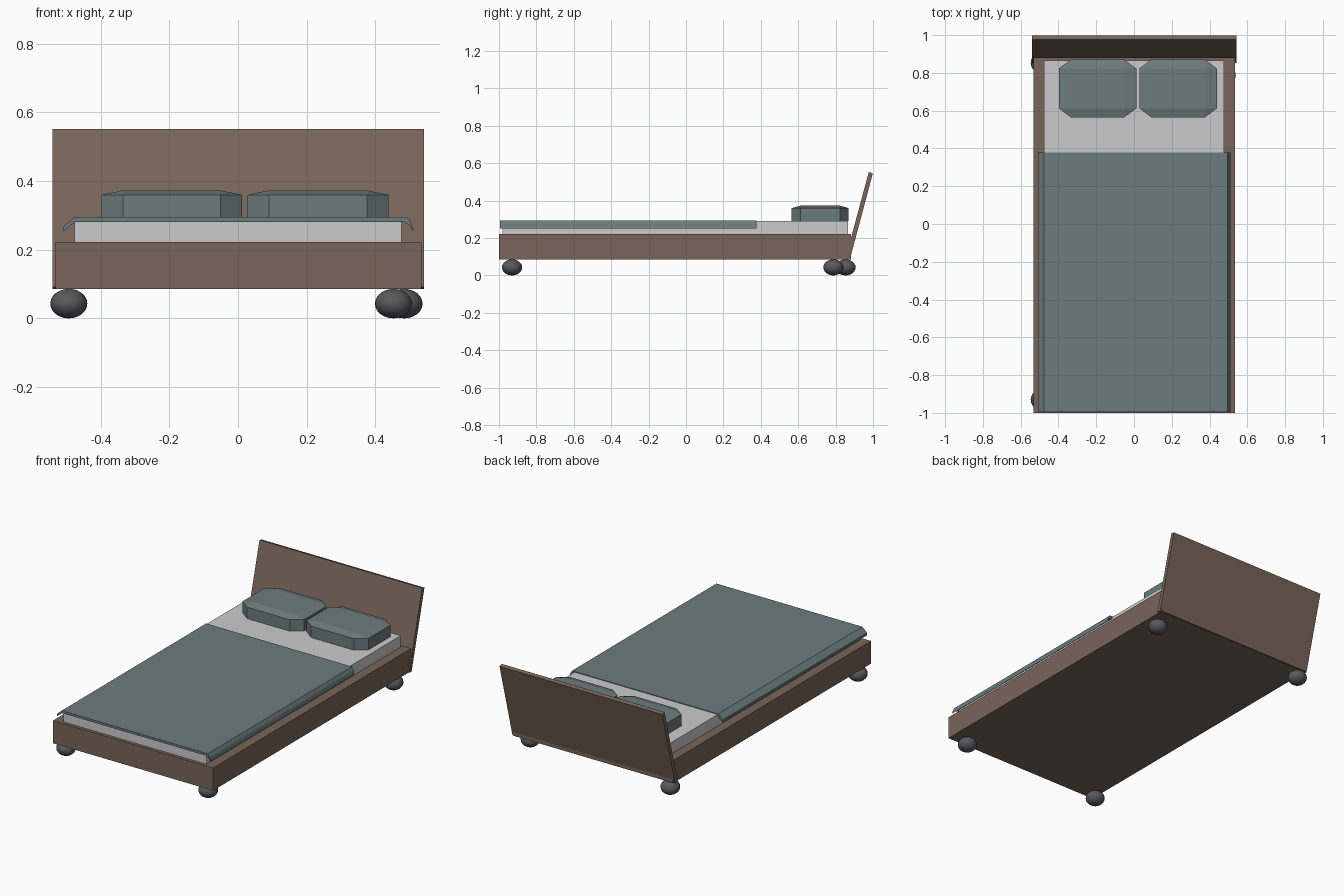
import bpy, bmesh

if "Cube" in bpy.data.objects:
    bpy.data.objects.remove(bpy.data.objects["Cube"])


def material(name, rgb):
    m = bpy.data.materials.new(name)
    m.diffuse_color = (*rgb, 1)
    m.use_nodes = True
    m.node_tree.nodes["Principled BSDF"].inputs["Base Color"].default_value = m.diffuse_color
    return m


wood = material("wood", (0.19, 0.13, 0.10))
fabric = material("fabric", (0.15, 0.20, 0.21))
dark = material("dark_feet", (0.10, 0.10, 0.11))


def make(name, verts, faces, mat=None):
    me = bpy.data.meshes.new(name)
    me.from_pydata(verts, [], faces)
    bm = bmesh.new()
    bm.from_mesh(me)
    bmesh.ops.recalc_face_normals(bm, faces=bm.faces)
    bm.to_mesh(me)
    bm.free()
    ob = bpy.data.objects.new(name, me)
    bpy.context.collection.objects.link(ob)
    if mat:
        me.materials.append(mat)
    return ob


def prism(name, near, far, mat=None):
    """Closed solid between two matching outlines."""
    n = len(near)
    faces = [tuple(range(n)), tuple(range(n, 2 * n))]
    faces += [(i, (i + 1) % n, n + (i + 1) % n, n + i) for i in range(n)]
    return make(name, near + far, faces, mat)


def extrude_x(name, profile, x0, x1, mat=None):
    return prism(name, [(x0, y, z) for y, z in profile],
                 [(x1, y, z) for y, z in profile], mat)


def box_profile(y0, y1, z0, z1):
    return [(y0, z0), (y1, z0), (y1, z1), (y0, z1)]


# Frame, mattress and leaning headboard
extrude_x("bed_frame", box_profile(-1.0, 0.882, 0.086, 0.222), -0.532, 0.534, wood)
extrude_x("mattress", box_profile(-0.98, 0.865, 0.21, 0.291), -0.476, 0.477)
extrude_x("headboard", [(0.853, 0.091), (0.876, 0.085), (0.999, 0.546), (0.977, 0.552)],
          -0.541, 0.542, wood)

# Blanket: thin sheet with drooping sides
sheet = [(-0.509, 0.252), (-0.509, 0.267), (-0.477, 0.295), (0.494, 0.295),
         (0.506, 0.275), (0.511, 0.252), (0.500, 0.272), (0.482, 0.281), (-0.477, 0.281)]
prism("blanket", [(x, -0.995, z) for x, z in sheet],
      [(x, 0.378, z) for x, z in sheet], fabric)


# Pillows: corner-cut boxes with a shallow raised top
def pillow(name, x0, x1):
    y0, y1, cx, cy = 0.565, 0.87, 0.063, 0.047
    ring = [(x0 + cx, y0), (x1 - cx, y0), (x1, y0 + cy), (x1, y1 - cy),
            (x1 - cx, y1), (x0 + cx, y1), (x0, y1 - cy), (x0, y0 + cy)]
    verts = [(x, y, z) for z in (0.290, 0.360) for x, y in ring]
    verts += [(x, y, 0.373) for x, y in ((x0 + cx, y0 + cy), (x1 - cx, y0 + cy),
                                         (x1 - cx, y1 - cy), (x0 + cx, y1 - cy))]
    faces = [tuple(range(8)), (16, 17, 18, 19)]
    faces += [(i, (i + 1) % 8, 8 + (i + 1) % 8, 8 + i) for i in range(8)]
    for k in range(4):
        a, b = 8 + 2 * k, 9 + 2 * k
        c = 8 + (2 * k + 2) % 8
        t, u = 16 + k, 16 + (k + 1) % 4
        faces += [(a, b, u, t), (b, c, u)]
    make(name, verts, faces, fabric)


pillow("left_pillow", -0.398, 0.012)
pillow("right_pillow", 0.028, 0.439)

# Squashed ball feet
for name, x, y in (("front_left_foot", -0.493, -0.93), ("front_right_foot", 0.453, -0.93),
                   ("back_left_foot", -0.493, 0.853), ("back_right_foot", 0.484, 0.788)):
    bpy.ops.mesh.primitive_uv_sphere_add(segments=24, ring_count=12, radius=1,
                                         location=(x, y, 0.043))
    foot = bpy.context.object
    foot.name = name
    foot.scale = (0.054, 0.054, 0.043)
    foot.data.materials.append(dark)
    bpy.ops.object.shade_smooth()
